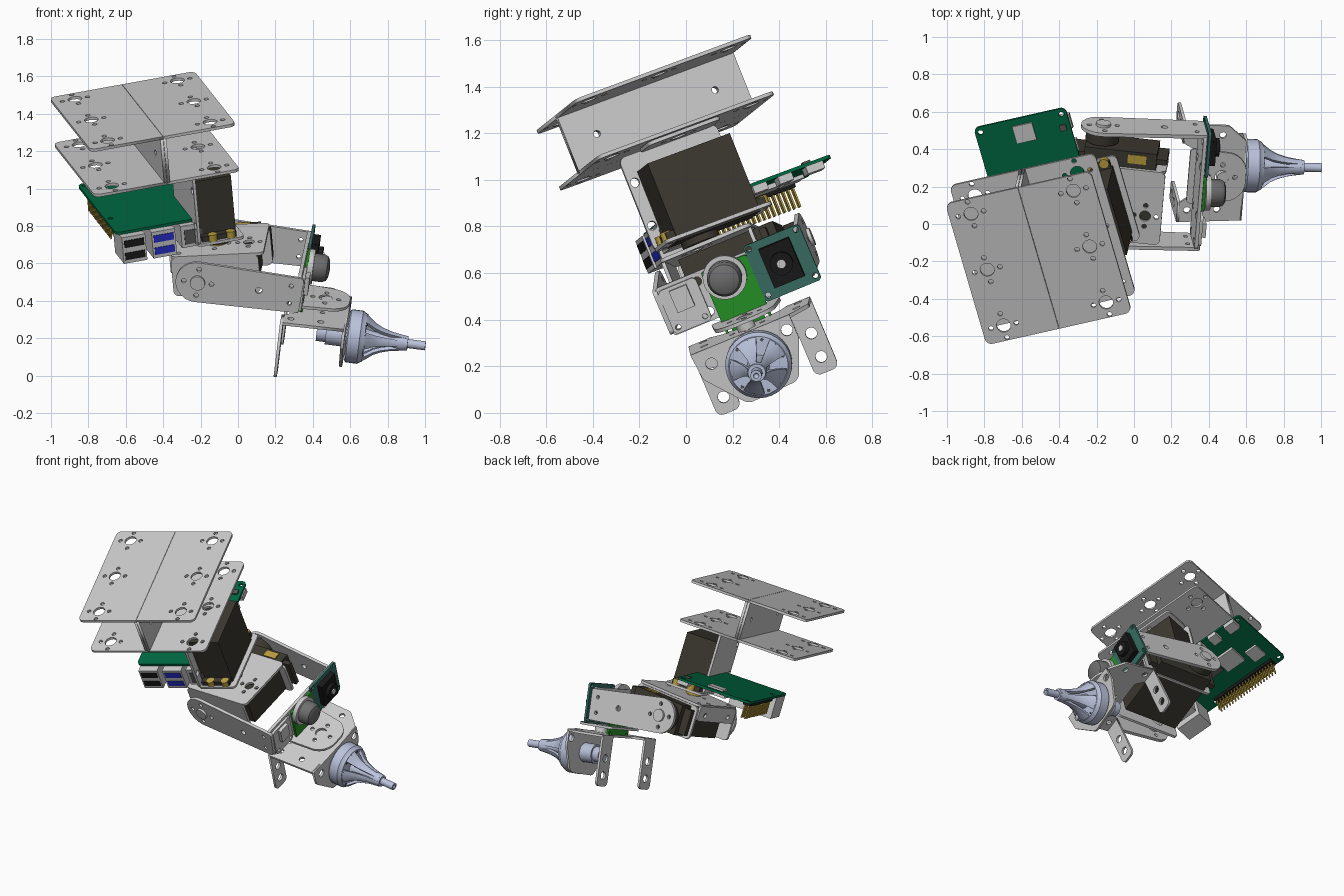
import bpy, bmesh, math
from mathutils import Matrix, Vector

if "Cube" in bpy.data.objects:
    bpy.data.objects.remove(bpy.data.objects["Cube"])

DARK, GREEN, LIME = (.045, .04, .03, 1), (0, .14, .055, 1), (.02, .3, .02, 1)
TEAL, GOLD, BLACK = (.04, .16, .13, 1), (.5, .35, .05, 1), (.01, .01, .01, 1)
BLUE, STEEL, CHIP = (.02, .03, .6, 1), (.5, .55, .72, 1), (.1, .1, .1, 1)
mats = {}

def frame(o, x, y):
    x = Vector(x).normalized()
    z = x.cross(Vector(y)).normalized()
    m = Matrix((x, z.cross(x), z)).transposed().to_4x4()
    m.translation = o
    return m

def add(name, me, F, color=None, smooth=False):
    ob = bpy.data.objects.new(name, me)
    bpy.context.collection.objects.link(ob)
    ob.matrix_world = F
    if color:
        if color not in mats:
            mats[color] = bpy.data.materials.new("mat")
            mats[color].diffuse_color = color
        me.materials.clear()
        me.materials.append(mats[color])
    if smooth:
        me.polygons.foreach_set("use_smooth", [True] * len(me.polygons))
        me.set_sharp_from_angle(angle=math.radians(35))
    return ob

def finish(name, bm, F, color=None, smooth=False):
    bmesh.ops.recalc_face_normals(bm, faces=bm.faces)
    me = bpy.data.meshes.new(name)
    bm.to_mesh(me)
    bm.free()
    return add(name, me, F, color, smooth)

def boxes(name, F, items, color=None):
    bm = bmesh.new()
    for c, s in items:
        bmesh.ops.create_cube(bm, size=1, matrix=Matrix.Translation(c) @ Matrix.Diagonal((*s, 1)))
    return finish(name, bm, F, color)

def lathe(name, F, c, axis, prof, color=None, a0=0, a1=360, steps=32, closed=False):
    # profile of (distance along axis, radius), turned about the axis
    i = "xyz".index(axis)
    full = a1 - a0 == 360
    bm, rings = bmesh.new(), []
    for k in range(steps + (not full)):
        t = math.radians(a0 + (a1 - a0) * k / steps)
        ring = []
        for d, r in prof:
            p = Vector(c)
            p[i] += d
            p[(i + 1) % 3] += r * math.cos(t)
            p[(i + 2) % 3] += r * math.sin(t)
            ring.append(bm.verts.new(p))
        rings.append(ring)
    n = len(prof)
    for k in range(steps):
        A, B = rings[k], rings[(k + 1) % len(rings)]
        for j in range(n if closed else n - 1):
            bm.faces.new((A[j], A[(j + 1) % n], B[(j + 1) % n], B[j]))
    if not full:
        bm.faces.new(rings[0])
        bm.faces.new(rings[-1])
    bmesh.ops.remove_doubles(bm, verts=bm.verts, dist=1e-5)
    return finish(name, bm, F, color, True)

def cyl(name, F, c, axis, r, h, color=None):
    return lathe(name, F, c, axis, [(-h/2, 0), (-h/2, r), (h/2, r), (h/2, 0)], color, steps=24)

def rect(x0, x1, y0, y1, r=.03):
    return [(x0, y0, r), (x1, y0, r), (x1, y1, r), (x0, y1, r)]

def plate(name, F, plane, d, outline, holes=(), t=.016, color=None):
    # flat sheet with rounded corners (x, y, radius) and round holes (x, y, radius)
    rot = {"xy": ((1, 0, 0), (0, 1, 0), (0, 0, d)), "yz": ((0, 1, 0), (0, 0, 1), (d, 0, 0)),
           "xz": ((1, 0, 0), (0, 0, 1), (0, d, 0))}[plane]
    M = F @ frame(rot[2], rot[0], rot[1])
    loops, n, pts = [], len(outline), []
    for i, (x, y, r) in enumerate(outline):
        p = Vector((x, y))
        if r == 0:
            pts.append(p)
            continue
        e = (Vector(outline[i-1][:2]) - p).normalized()
        f = (Vector(outline[(i+1) % n][:2]) - p).normalized()
        half = e.angle(f) / 2
        o = p + (e + f).normalized() * r / math.sin(half)
        A, B = p + e * r / math.tan(half) - o, p + f * r / math.tan(half) - o
        pts += [o + A.lerp(B, k / 6).normalized() * r for k in range(7)]
    loops.append(pts)
    for x, y, r in holes:
        loops.append([(x + r * math.cos(k * math.tau / 16), y + r * math.sin(k * math.tau / 16)) for k in range(16)])
    cu = bpy.data.curves.new(name, 'CURVE')
    cu.dimensions, cu.fill_mode, cu.extrude = '2D', 'BOTH', t / 2
    for lp in loops:
        s = cu.splines.new('POLY')
        s.points.add(len(lp) - 1)
        for q, p in zip(s.points, lp):
            q.co = (p[0], p[1], 0, 1)
        s.use_cyclic_u = True
    tmp = bpy.data.objects.new("tmp", cu)
    me = bpy.data.meshes.new_from_object(tmp)
    bpy.data.objects.remove(tmp)
    return add(name, me, M, color)

def cluster(x, y, R=.038, d=.07, r=.013):
    return [(x, y, R)] + [(x + d * i, y + d * j, r) for i, j in ((1, 0), (-1, 0), (0, 1), (0, -1))]

# Base: two channels back to back
B = frame((-.51, -.18, 1.41), (.961, .217, .1735), (-.258, .906, .336))
for s, side in ((-1, "left"), (1, "right")):
    o = [(s*.001, -.417, 0), (s*.404, -.417, .035), (s*.404, .417, .035), (s*.001, .417, 0)]
    h = sum([cluster(s*.285, v) for v in (-.33, 0, .33)], [])
    plate(side + "_top_flange", B, "xy", 0, o, h)
    plate(side + "_bottom_flange", B, "xy", -.262, o, h)
    plate(side + "_web", B, "yz", s*.009, rect(-.417, .417, -.262, 0, 0), [(-.28, -.131, .015), (.28, -.131, .015)])

# Upper servo and its bracket
plate("servo_bracket_wall", B, "yz", .18, rect(-.28, .18, -.71, -.28), [(-.25, -.4, .02), (-.25, -.6, .02)])
plate("servo_bracket_top", B, "xy", -.28, rect(.18, .38, -.18, .16), cluster(.28, -.02))
plate("servo_bracket_foot", B, "xy", -.705, rect(.17, .43, -.28, .22), [(.24, -.25, .012), (.36, -.25, .012), (.36, .2, .012)])
boxes("upper_servo", B, [((.295, -.03, -.54), (.205, .39, .36)), ((.295, -.03, -.68), (.19, .47, .03))], DARK)
cyl("upper_servo_horn", B, (.32, -.11, -.74), "z", .085, .03, DARK)
cyl("upper_servo_shaft", B, (.32, -.11, -.765), "z", .05, .05, GOLD)
for u in (.26, .36):
    for v in (-.255, .2):
        cyl("servo_screw", B, (u, v, -.68), "z", .025, .04, GOLD)

# Controller board, parts on the underside
C = B @ Matrix.Translation((-.012, 0, -.006))
plate("controller_board", C, "xy", -.585, rect(-.24, .27, -.187, .588),
      [(x, y, .014) for x in (-.21, .24) for y in (.03, .555)], .015, GREEN)
boxes("pin_header", C, [((-.21 + .024*i, .5 - .0235*j, -.645), (.008, .008, .12)) for i in (0, 1) for j in range(20)], GOLD)
boxes("pin_header_base", C, [((-.198, .277, -.605), (.05, .47, .025))], BLACK)
boxes("usb_and_network_ports", C, [((u, -.14, -.67), (.13, .18, .15)) for u in (-.155, .01)] + [((.175, -.13, -.655), (.135, .19, .125))])
for u, col in ((-.155, BLACK), (.01, BLUE)):
    boxes("usb_slots", C, [((u, -.228, n), (.11, .012, .04)) for n in (-.635, -.705)], col)
boxes("network_slot", C, [((.175, -.223, -.66), (.1, .012, .08))], CHIP)
boxes("side_ports", C, [((.24, v, -.608), (.075, w, .034)) for v, w in ((.5, .08), (.36, .065), (.24, .065))])
boxes("processor", C, [((.02, .32, -.602), (.14, .14, .022)), ((-.06, .47, -.6), (.11, .09, .018))])
boxes("board_chips", C, [((.03, .17, -.6), (.1, .13, .018)), ((.02, .03, -.6), (.09, .09, .018)), ((.22, .05, -.61), (.1, .06, .05)),
                         ((.23, .48, -.573), (.035, .035, .012))], CHIP)
boxes("card_chip", C, [((.02, .5, -.573), (.11, .1, .012))])

# Lower servo, hung from the turning horn
P = (-.19, .22, .625)
S = frame(P, (.993, -.106, .048), (.08, .92, .38))
plate("lower_servo_plate", S, "xy", .12, rect(-.14, .36, -.27, .15),
      cluster(.09, -.11, .035) + cluster(.27, -.11, .03, .06) + [(-.1, y, .014) for y in (-.22, 0, .1)])
plate("lower_servo_plate_lip", S, "yz", -.14, rect(-.25, .13, .02, .12, .02), [(-.18, .06, .015), (.06, .06, .015)])
plate("lower_servo_side", S, "xz", -.262, rect(-.14, .33, -.1, .12), [(0, 0, .04)])
plate("lower_servo_frame", S, "xz", .14, rect(-.14, .36, -.11, .11))
boxes("lower_servo", S, [((.11, .02, 0), (.39, .44, .2)), ((.11, .19, 0), (.5, .03, .17))], DARK)
boxes("servo_label", S, [((.2, .2, .1), (.1, .05, .012))], GOLD)
cyl("lower_servo_horn", S, (0, .28, 0), "y", .09, .06, DARK)

# Arm: fork with two side plates and an end plate
A = frame(P, (.985, -.03, -.13), (.08, .92, .38))
arm = [(-.118, -.117, .112), (.555, -.1, .02), (.565, .1, .02), (-.118, .117, .112)]
for s, side in ((-1, "front"), (1, "back")):
    plate(side + "_arm", A, "xz", s*.325, arm, cluster(0, 0, .03, .075) + [(.33, 0, .018), (.5, .05, .012), (.5, -.05, .012)], .02)
    cyl(side + "_arm_pivot", A, (0, s*.315, 0), "y", .04, .07)
plate("arm_end_plate", A, "yz", .54, rect(-.325, .325, -.11, .11, .02),
      [(y, z, .02) for y in (-.29, -.14, .14, .29) for z in (-.07, .07)], .02)

# Sensors on the end plate
plate("sensor_board", A, "yz", .56, rect(-.11, .1, -.2, .1, .012), [(-.09, -.18, .01), (.08, -.18, .01)], .015, LIME)
lathe("sensor_ring", A, (.567, -.02, .045), "x", [(0, 0), (0, .095), (.03, .095), (.03, 0)])
lathe("sensor_dome", A, (.6, -.02, .045), "x", [(-.03, 0), (-.03, .075), (.05, .075), (.07, .065), (.08, .045), (.085, 0)], (.16, .16, .16, 1))
plate("camera_board", A, "yz", .56, rect(.1, .36, -.125, .135, .015), [(y, z, .012) for y in (.12, .34) for z in (-.1, .115)], .016, TEAL)
boxes("camera_body", A, [((.585, .23, .01), (.04, .14, .18))], BLACK)
cyl("camera_lens_barrel", A, (.615, .23, .01), "x", .05, .03, BLACK)
cyl("camera_lens", A, (.632, .23, .01), "x", .02, .01)
plate("switch_plate", A, "yz", .56, rect(-.315, -.14, -.105, .095, .02), [(-.29, -.08, .012), (-.165, -.08, .012)])
boxes("switch_block", A, [((.575, -.226, .03), (.03, .08, .1))])

# Connector and lower bracket
plate("wrist_plate", A, "xy", -.14, [(.5, -.16, .02), (.81, -.13, .11), (.81, .13, .11), (.5, .16, .02)], cluster(.68, 0))
G = frame((.437, .266, .359), (.985, -.03, -.13), (.08, .92, .38))
cyl("wrist_post", G, (.04, 0, .03), "z", .04, .06)
plate("tool_bracket_top", G, "xy", 0,
      [(-.185, -.28, 0), (-.185, -.17, 0), (-.12, -.12, .03), (-.12, .14, .03), (-.185, .175, 0), (-.185, .285, 0), (.05, .285, .04), (.15, .2, .02), (.15, -.26, 0)],
      cluster(.02, 0) + [(-.14, -.21, .018), (-.14, .23, .018), (.02, .23, .018), (.02, -.2, .018)])
for name, y in (("front_leg", -.225), ("back_leg", .23)):
    plate(name, G, "yz", -.185, [(y-.055, -.32, .03), (y+.055, -.32, .03), (y+.055, .008, 0), (y-.055, .008, 0)],
          [(y, -.25, .025), (y, -.14, .025)])
plate("tool_mount", G, "yz", .15, [(-.11, -.28, .05), (.13, -.27, .05), (.2, -.1, .03), (.2, .008, 0), (-.26, .008, 0), (-.25, -.11, .03)],
      [(-.19, -.06, .025), (.165, -.05, .025), (0, -.13, .045)])

# Rotary tool: motor, disc, curved fingers and tip
E = G @ Matrix.Translation((.2, 0, -.135))
lathe("tool_motor", E, (0, 0, 0), "x", [(-.2, 0), (-.2, .05), (-.15, .05), (-.15, .062), (-.05, .062), (-.05, .05), (-.02, .05)], STEEL)
lathe("tool_disc", E, (0, 0, 0), "x", [(-.035, 0), (-.035, .135), (-.028, .143), (.035, .143), (.045, .135), (.06, .128), (.06, 0)], STEEL)
outer = [(.055, .128), (.08, .11), (.11, .086), (.15, .067), (.2, .052), (.25, .044), (.28, .04)]
for k in range(5):
    lathe("tool_finger", E, (0, 0, 0), "x", outer + [(x, r - .022) for x, r in outer[::-1]], STEEL, k*72, k*72 + 44, 8, True)
lathe("tool_core", E, (0, 0, 0), "x", [(.05, 0), (.05, .05), (.14, .035), (.2, .032), (.25, .043), (.29, .038), (.29, .024), (.385, .024), (.385, .012), (.35, 0)], STEEL)
for k in range(12):
    t = k * math.tau / 12
    cyl("disc_screw", E, (.05, .115*math.cos(t), .115*math.sin(t)), "x", .007, .03, CHIP)

for m in bpy.data.materials:
    if m.users and not m.is_grease_pencil:
        m.use_nodes = True
        m.node_tree.nodes["Principled BSDF"].inputs["Base Color"].default_value = m.diffuse_color
